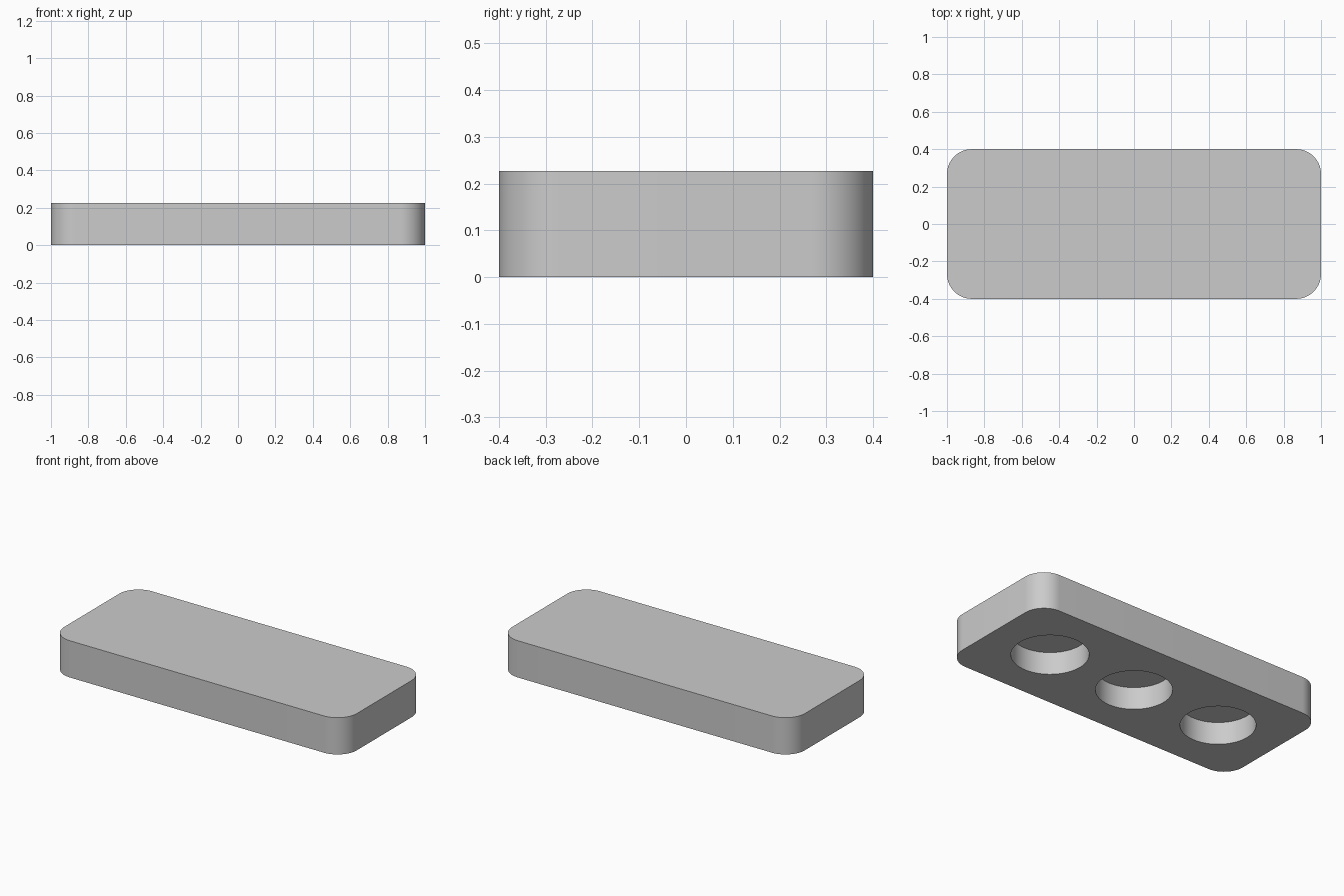
import bpy, bmesh, math

cube = bpy.data.objects.get("Cube")
if cube:
    bpy.data.objects.remove(cube, do_unlink=True)

LENGTH, WIDTH, HEIGHT = 2.0, 0.8, 0.227
CORNER, POCKET_DEPTH, SPACING = 0.133, 0.137, 0.6

grey = bpy.data.materials.new("light grey")
grey.use_nodes = True
colour = (0.6, 0.6, 0.6, 1)
grey.diffuse_color = colour
grey.node_tree.nodes["Principled BSDF"].inputs["Base Color"].default_value = colour


def add_object(name, bm):
    bmesh.ops.recalc_face_normals(bm, faces=bm.faces)
    mesh = bpy.data.meshes.new(name)
    bm.to_mesh(mesh)
    bm.free()
    mesh.materials.append(grey)
    obj = bpy.data.objects.new(name, mesh)
    bpy.context.collection.objects.link(obj)
    return obj


# Rounded slab: one arc per corner, extruded upwards
bm = bmesh.new()
outline = []
steps = 16
for corner, (sx, sy) in enumerate([(1, 1), (-1, 1), (-1, -1), (1, -1)]):
    for i in range(steps + 1):
        a = math.pi / 2 * (corner + i / steps)
        outline.append(bm.verts.new((sx * (LENGTH / 2 - CORNER) + CORNER * math.cos(a),
                                     sy * (WIDTH / 2 - CORNER) + CORNER * math.sin(a), 0)))
base = bm.faces.new(outline)
top = bmesh.ops.extrude_face_region(bm, geom=[base], use_keep_orig=True)["geom"]
bmesh.ops.translate(bm, vec=(0, 0, HEIGHT),
                    verts=[v for v in top if isinstance(v, bmesh.types.BMVert)])
slab = add_object("slab", bm)

# Three round blind pockets in the underside, slightly graded in size
for i, radius in enumerate((0.208, 0.211, 0.214)):
    bm = bmesh.new()
    bmesh.ops.create_cone(bm, cap_ends=True, segments=96, radius1=radius,
                          radius2=radius, depth=2 * POCKET_DEPTH)
    cutter = add_object(f"pocket_cutter_{i + 1}", bm)
    cutter.location.x = (i - 1) * SPACING
    cutter.hide_render = True
    cutter.hide_set(True)
    cut = slab.modifiers.new(f"pocket_{i + 1}", "BOOLEAN")
    cut.object = cutter
    cut.operation = "DIFFERENCE"
    cut.solver = "EXACT"

# Apply the cuts, then smooth the curved walls only
bpy.context.view_layer.update()
bpy.ops.object.select_all(action="DESELECT")
slab.select_set(True)
bpy.context.view_layer.objects.active = slab
for name in [m.name for m in slab.modifiers]:
    bpy.ops.object.modifier_apply(modifier=name)
for obj in [o for o in bpy.data.objects if o.name.startswith("pocket_cutter")]:
    bpy.data.objects.remove(obj, do_unlink=True)
bpy.ops.object.shade_smooth_by_angle(angle=math.radians(30))
